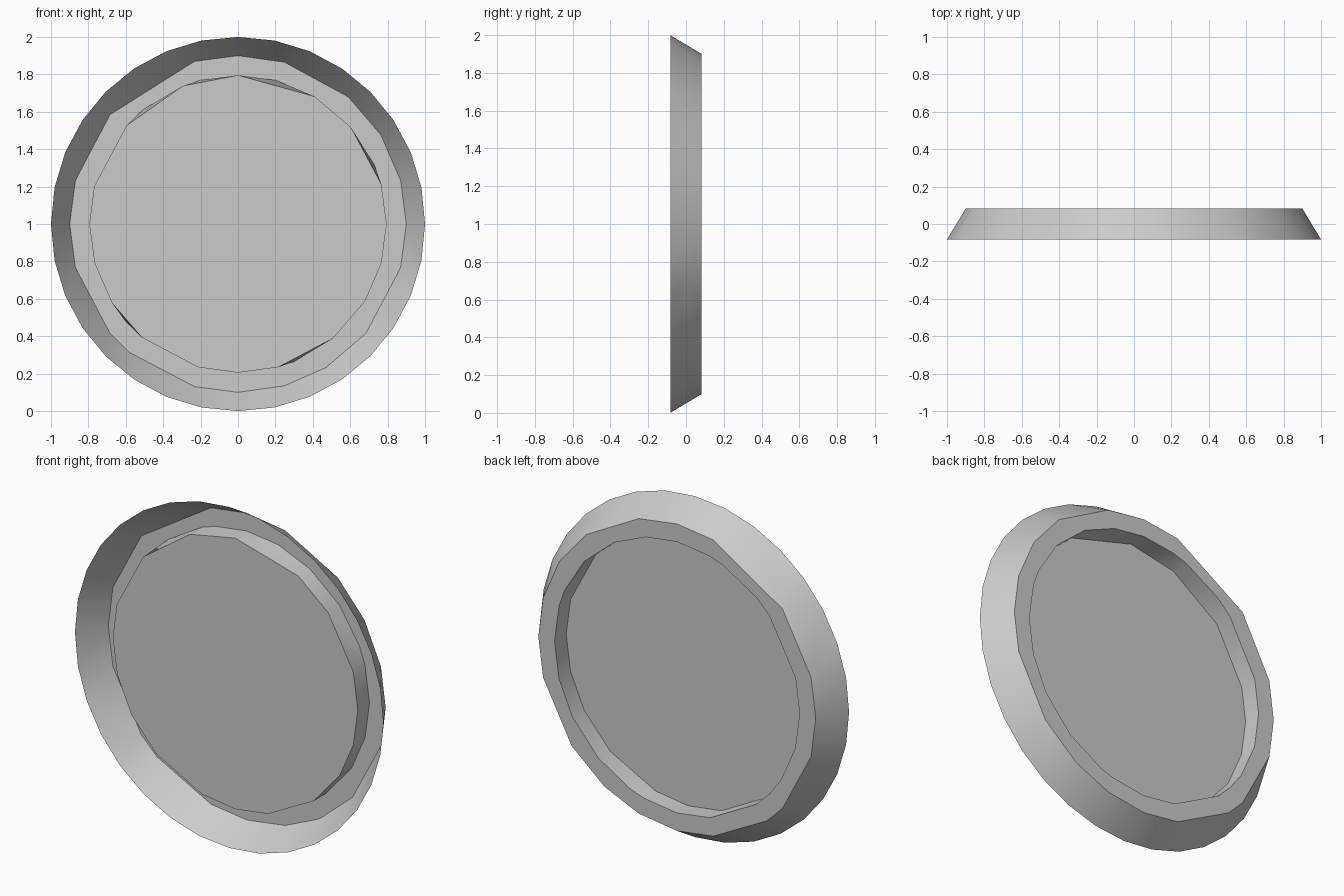
import bpy, bmesh, math

if "Cube" in bpy.data.objects:
    bpy.data.objects.remove(bpy.data.objects["Cube"])

# Corner angles of each loop, in degrees clockwise from the top seen from the front
FRONT_RIM = [i * 360 / 32 for i in range(32)]
BACK_RIM = [0, 16, 41, 58, 75, 90, 105, 130.5, 148.5, 164, 180, 195, 220.5,
            229.5, 255, 270, 285, 310.5, 345]
PANEL = [0, 31, 49.4, 74.5, 90, 105.4, 121.4, 140.2, 164.4, 180, 195.6, 220.2,
         238, 254.7, 270, 284.7, 311.4, 338.3]
LEDGE = sorted(PANEL + [14.8, 66.6, 157.8, 229, 320.2, 345.2])

bm = bmesh.new()


def loop(angles, radius, y):
    """Ring of corners around the y axis, centred at z = 1."""
    return [(a, bm.verts.new((radius * math.sin(math.radians(a)), y,
                              1 + radius * math.cos(math.radians(a))))) for a in angles]


def zip_loops(a, b):
    """Join two loops with different corner counts by angle."""
    a = a + [(360, a[0][1])]
    b = b + [(360, b[0][1])]
    i = j = 0
    while i < len(a) - 1 or j < len(b) - 1:
        next_a = a[i + 1][0] if i < len(a) - 1 else 999
        next_b = b[j + 1][0] if j < len(b) - 1 else 999
        if abs(next_a - next_b) < 0.6:
            bm.faces.new((a[i][1], a[i + 1][1], b[j + 1][1], b[j][1]))
            i, j = i + 1, j + 1
        elif next_a < next_b:
            bm.faces.new((a[i][1], a[i + 1][1], b[j][1]))
            i += 1
        else:
            bm.faces.new((a[i][1], b[j + 1][1], b[j][1]))
            j += 1


front = loop(FRONT_RIM, 1.0, -0.083)
back = loop(BACK_RIM, 0.9, 0.083)
ledge = loop(LEDGE, 0.795, 0.083)
panel = loop(PANEL, 0.795, -0.025)

zip_loops(front, back)      # sloping rim
zip_loops(back, ledge)      # flat ledge
zip_loops(ledge, panel)     # recess wall
bm.faces.new([v for _, v in panel])   # centre panel

mesh = bpy.data.meshes.new("round_dish")
bm.to_mesh(mesh)
bm.free()
dish = bpy.data.objects.new("round_dish", mesh)
bpy.context.collection.objects.link(dish)
bpy.context.view_layer.objects.active = dish
dish.select_set(True)
bpy.ops.object.shade_smooth_by_angle(angle=math.radians(35))
